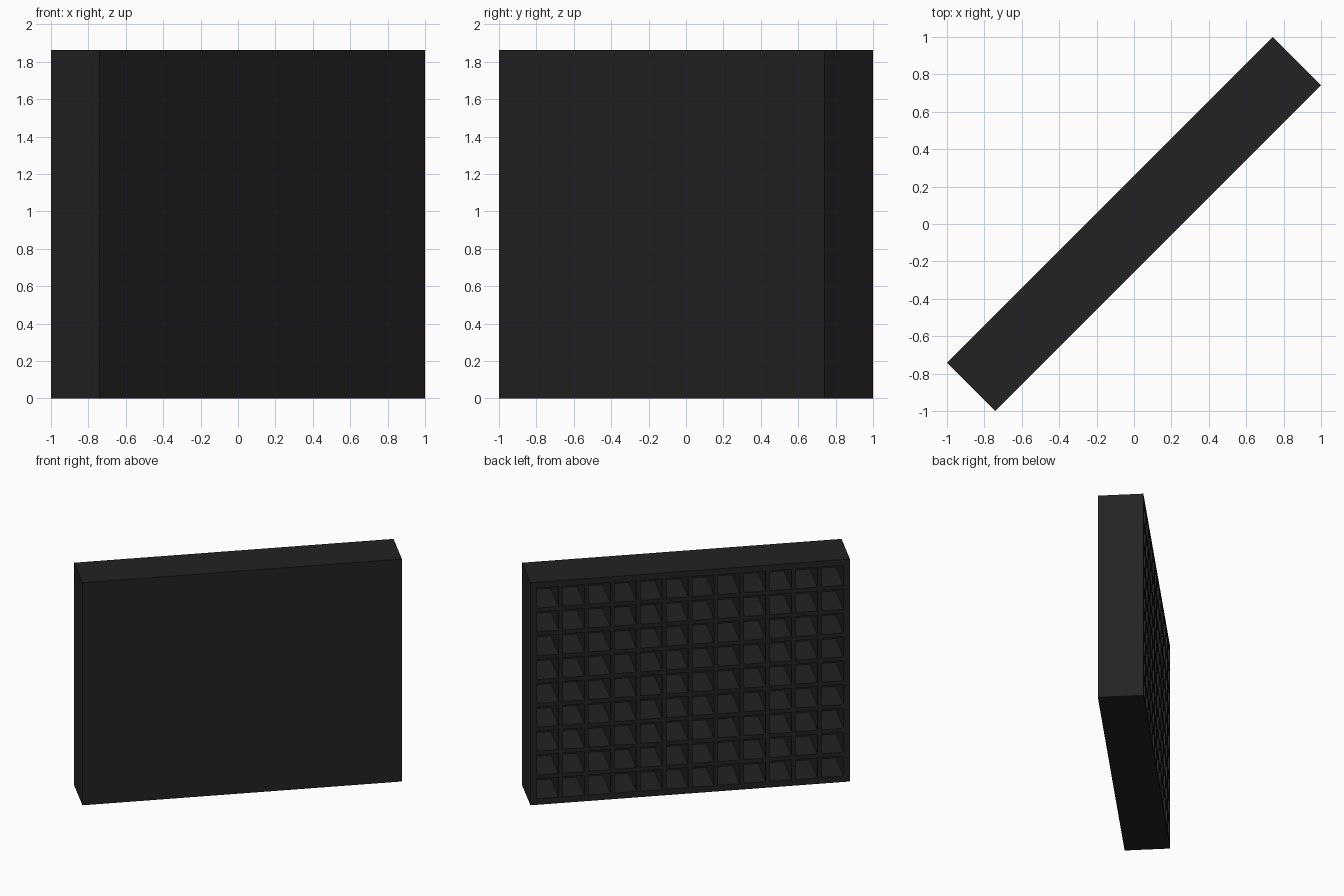
import bpy, bmesh, math
from mathutils import Matrix

if "Cube" in bpy.data.objects:
    bpy.data.objects.remove(bpy.data.objects["Cube"])

U = 2 / (85 / math.sqrt(2))      # one module: wall thickness between cells
COLS, ROWS = 12, 9
CELL, WALL, MARGIN = 5 * U, U, 1.5 * U
THICK, DEPTH = 11 * U, 10 * U


def grid_lines(count):
    """Cell edge positions along one direction, including outer borders."""
    lines = [0.0]
    for i in range(count):
        start = MARGIN + i * (CELL + WALL)
        lines += [start, start + CELL]
    return lines + [lines[-1] + MARGIN]


xs, zs = grid_lines(COLS), grid_lines(ROWS)
half = xs[-1] / 2
bm = bmesh.new()

# Open grid face of the panel
verts = [[bm.verts.new((x - half, THICK / 2, z)) for z in zs] for x in xs]
cells = []
for i in range(len(xs) - 1):
    for j in range(len(zs) - 1):
        face = bm.faces.new((verts[i][j], verts[i][j + 1],
                             verts[i + 1][j + 1], verts[i + 1][j]))
        if i % 2 and j % 2:
            cells.append(face)

# Outer shell: sides, then the plain closed face
border = [e for e in bm.edges if e.is_boundary]
shell = bmesh.ops.extrude_edge_only(bm, edges=border)["geom"]
rim = [v for v in shell if isinstance(v, bmesh.types.BMVert)]
bmesh.ops.translate(bm, verts=rim, vec=(0, -THICK, 0))
bmesh.ops.contextual_create(
    bm, geom=[e for e in shell if isinstance(e, bmesh.types.BMEdge)])

# Deep square pockets
pockets = bmesh.ops.extrude_discrete_faces(bm, faces=cells)["faces"]
bmesh.ops.translate(bm, verts=[v for f in pockets for v in f.verts],
                    vec=(0, -DEPTH, 0))
bmesh.ops.recalc_face_normals(bm, faces=bm.faces)

# Turn the panel diagonally
bm.transform(Matrix.Rotation(math.radians(45), 4, 'Z'))

mesh = bpy.data.meshes.new("pocket_panel")
bm.to_mesh(mesh)
bm.free()
mat = bpy.data.materials.new("charcoal black")
mat.diffuse_color = (0.0165, 0.0165, 0.0165, 1)
mat.use_nodes = True
mat.node_tree.nodes["Principled BSDF"].inputs["Base Color"].default_value = mat.diffuse_color
mesh.materials.append(mat)
panel = bpy.data.objects.new("pocket_panel", mesh)
bpy.context.collection.objects.link(panel)
